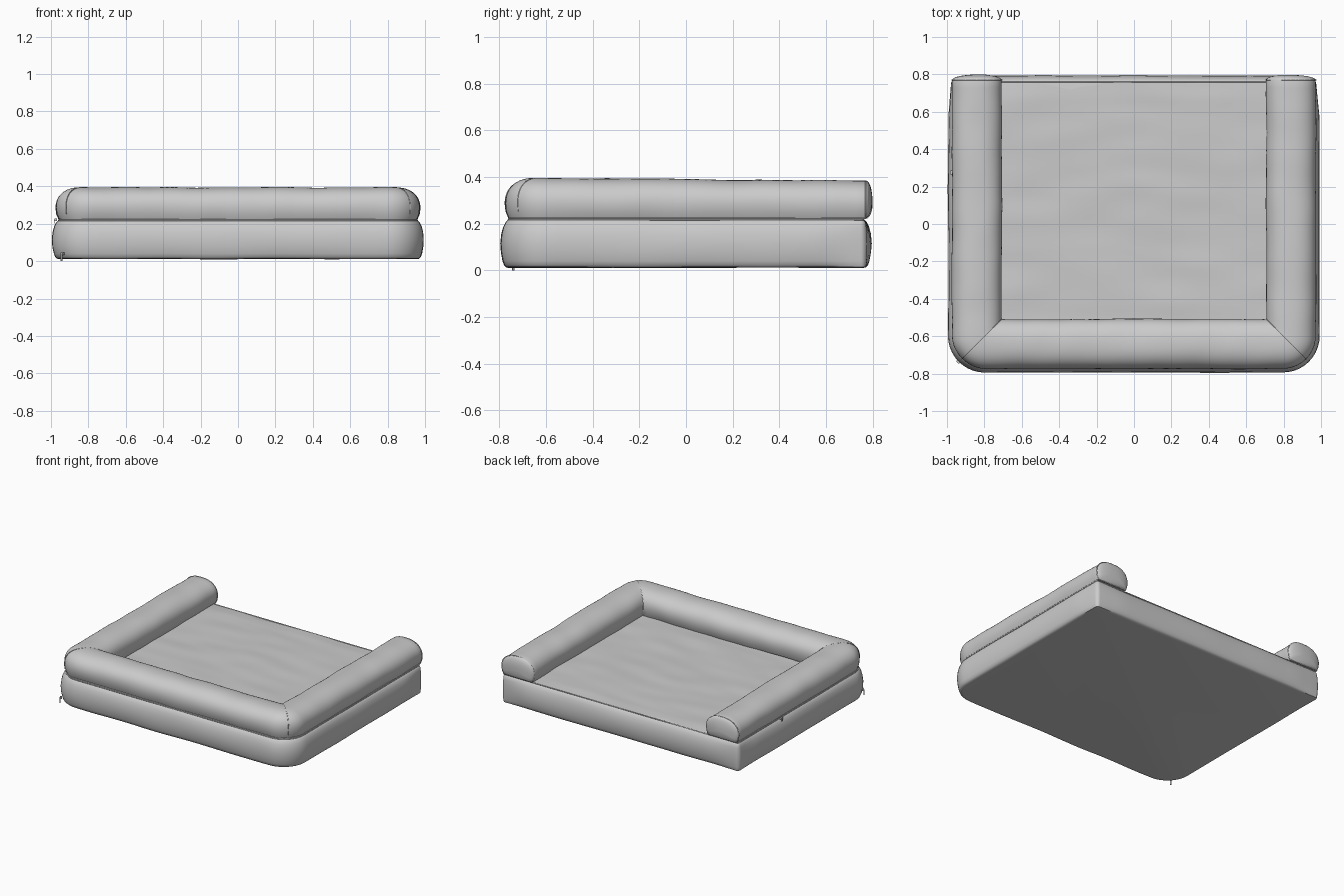
import bpy, bmesh, math
from mathutils import Vector, noise

if "Cube" in bpy.data.objects:
    bpy.data.objects.remove(bpy.data.objects["Cube"])


def finish(name, bm, wrinkle=0.0, scale=(4, 4, 4), angle=40):
    """Weld, add soft cloth wrinkles, shade and link a bmesh."""
    bmesh.ops.remove_doubles(bm, verts=bm.verts, dist=1e-4)
    bmesh.ops.recalc_face_normals(bm, faces=bm.faces)
    bm.normal_update()
    if wrinkle:
        moves = [(v, v.normal * wrinkle * noise.noise(Vector(a * b for a, b in zip(v.co, scale))))
                 for v in bm.verts]
        for v, d in moves:
            v.co += d
    me = bpy.data.meshes.new(name)
    bm.to_mesh(me)
    bm.free()
    ob = bpy.data.objects.new(name, me)
    bpy.context.collection.objects.link(ob)
    bpy.ops.object.select_all(action='DESELECT')
    ob.select_set(True)
    bpy.context.view_layer.objects.active = ob
    bpy.ops.object.shade_smooth_by_angle(angle=math.radians(angle))
    return ob


def loft(bm, rings, closed):
    """Bridge successive rings of points with quads."""
    vs = [[bm.verts.new(p) for p in r] for r in rings]
    n = len(vs[0])
    for a, b in zip(vs, vs[1:]):
        for i in range(n if closed else n - 1):
            j = (i + 1) % n
            bm.faces.new((a[i], a[j], b[j], b[i]))
    return vs


def piping(name, pts, radius, cyclic=False):
    cu = bpy.data.curves.new(name, 'CURVE')
    cu.dimensions = '3D'
    cu.bevel_depth = radius
    cu.bevel_resolution = 1
    sp = cu.splines.new('POLY')
    sp.points.add(len(pts) - 1)
    for q, p in zip(sp.points, pts):
        q.co = (*p, 1)
    sp.use_cyclic_u = cyclic
    ob = bpy.data.objects.new(name, cu)
    bpy.context.collection.objects.link(ob)


# --- Base cushion: outline with round front corners and tight back corners
HX, HY = 0.967, 0.768


def base_outline():
    corners = [(1, 1, 0.02, 0), (-1, 1, 0.02, 90), (-1, -1, 0.17, 180), (1, -1, 0.17, 270)]
    arcs = []
    for sx, sy, r, a0 in corners:
        arc = []
        for k in range(11):
            a = math.radians(a0 + 9 * k)
            n = Vector((math.cos(a), math.sin(a)))
            arc.append((Vector((sx * (HX - r), sy * (HY - r))) + n * r, n))
        arcs.append(arc)
    out = []
    for i, arc in enumerate(arcs):
        nxt = arcs[(i + 1) % 4][0]
        out += arc
        out += [(arc[-1][0].lerp(nxt[0], k / 30), arc[-1][1]) for k in range(1, 30)]
    return out


outline = base_outline()


def base_ring(z, bulge):
    ring = []
    for p, n in outline:
        d = math.hypot(abs(p.x) - HX, p.y - HY)      # bulge fades at back corners
        f = 0.3 + 0.7 * min(1, d / 0.2) if bulge > 0 else 1
        q = p + n * bulge * f
        ring.append((q.x, q.y, z))
    return ring


base_profile = [(0.012, -0.015), (0.014, 0.0), (0.022, 0.009), (0.04, 0.016), (0.075, 0.023),
                (0.115, 0.026), (0.155, 0.022), (0.185, 0.014), (0.205, 0.004),
                (0.215, -0.006), (0.218, -0.016)]
bm = bmesh.new()
rows = loft(bm, [base_ring(z, b) for z, b in base_profile], True)
bm.faces.new(rows[0][::-1])
bm.faces.new(rows[-1])
finish("base_cushion", bm, 0.004, (3, 3, 6))
piping("base_top_seam", base_ring(0.217, -0.008), 0.004, True)

# --- Sleeping surface: slightly crowned, wrinkled sheet
bm = bmesh.new()
grid = []
for j in range(61):
    y = -0.53 + 1.288 * j / 60
    z = 0.217 + 0.006 * min(1, (0.758 - y) / 0.08)
    grid.append([(-0.73 + 1.46 * i / 60, y, z) for i in range(61)])
loft(bm, grid, False)
finish("sleeping_surface", bm, 0.006, (3, 7, 1))

# --- Bolster: D-shaped section swept around three sides with mitred corners
W, IX, IY, BACK = 0.266, 0.707, -0.508, 0.77
profile = [(0.016, 0.221), (0.004, 0.25)]
for k in range(25):
    a = math.pi * (1 - k / 24)
    c, s = math.cos(a), math.sin(a)
    profile.append((W / 2 + W / 2 * math.copysign(abs(c) ** 0.87, c),
                    0.283 + 0.108 * max(s, 0) ** 0.87))
profile += [(W - 0.004, 0.25), (W - 0.016, 0.221)]
SIDE, ARC, FRONT = 32, 10, 44


def u_path(s):
    """U-shaped offset line at distance s outside the inner edge."""
    x, y, r = IX + s, IY - s, 0.18 * (s / W) ** 2
    right = [(x, BACK + (y + r - BACK) * k / SIDE) for k in range(SIDE)]
    for k in range(ARC + 1):
        a = math.pi / 2 * k / ARC
        right.append((x - r + r * math.cos(a), y + r - r * math.sin(a)))
    front = [((x - r) * (1 - 2 * k / FRONT), y) for k in range(1, FRONT)]
    return right + front + [(-px, py) for px, py in reversed(right)]


paths = [u_path(s) for s, z in profile]
sections = []
for k in range(len(paths[0])):
    sec = []
    for path, (s, z) in zip(paths, profile):
        x, y = path[k]
        sag = 0.008 * (z - 0.22) / 0.17 * (y + 0.5)
        sec.append(Vector((x, y, z - sag + 0.002)))
    sections.append(sec)


def end_cap(sec):
    """Domed rings closing a bolster end."""
    mid = Vector((sum(p.x for p in sec) / len(sec), BACK, 0.295))
    rings = []
    for k in range(1, 8):
        a = math.pi / 2 * k / 8
        rings.append([mid + (p - mid) * math.cos(a) + Vector((0, 0.028 * math.sin(a), 0))
                      for p in sec])
    return rings


bm = bmesh.new()
rings = end_cap(sections[0])[::-1] + sections + end_cap(sections[-1])
rows = loft(bm, rings, True)
bm.faces.new(rows[0])
bm.faces.new(rows[-1][::-1])
finish("bolster", bm, 0.005, (6, 6, 6), 50)

# --- Bolster seams: mitres, end rings, lower edge
m = SIDE + ARC // 2
for name, k in (("right", m), ("left", len(sections) - 1 - m)):
    piping(name + "_mitre_seam", sections[k][1:-1], 0.0025)
for name, k in (("right", 0), ("left", -1)):
    piping(name + "_end_seam", sections[k], 0.003, True)
piping("bolster_lower_seam", [s[-1] for s in sections], 0.004)


# --- Zip pulls: slider block with a hanging tab
def zip_pull(name, loc, angle, drop):
    bm = bmesh.new()
    for size, off in (((0.012, 0.02, 0.014), (0, 0, 0)),
                      ((0.004, 0.012, drop), (0.007, 0, -drop / 2))):
        geo = bmesh.ops.create_cube(bm, size=1)
        bmesh.ops.scale(bm, vec=size, verts=geo['verts'])
        bmesh.ops.translate(bm, vec=off, verts=geo['verts'])
    ob = finish(name, bm)
    ob.location = loc
    ob.rotation_euler.z = math.radians(angle)


zip_pull("lower_zip_pull", (-0.938, -0.735, 0.04), 225, 0.04)
zip_pull("upper_zip_pull", (-0.975, 0.275, 0.222), 180, 0.022)
